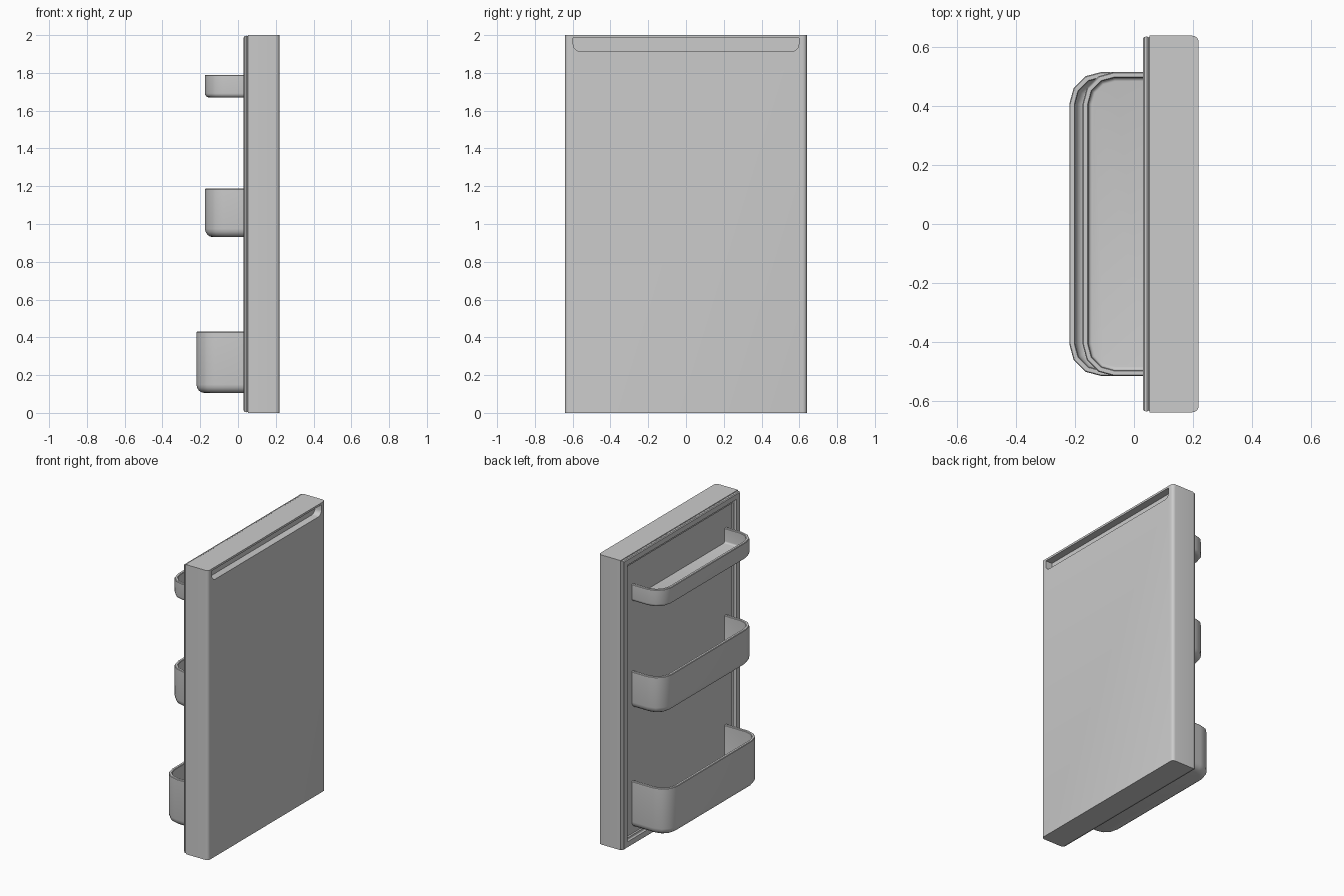
import bpy, bmesh, math

if "Cube" in bpy.data.objects:
    bpy.data.objects.remove(bpy.data.objects["Cube"])


def finish(bm, name):
    bmesh.ops.recalc_face_normals(bm, faces=bm.faces)
    mesh = bpy.data.meshes.new(name)
    bm.to_mesh(mesh)
    bm.free()
    ob = bpy.data.objects.new(name, mesh)
    bpy.context.collection.objects.link(ob)
    return ob


def smooth(ob):
    bpy.ops.object.select_all(action='DESELECT')
    ob.select_set(True)
    bpy.context.view_layer.objects.active = ob
    bpy.ops.object.shade_smooth_by_angle(angle=math.radians(35))


def box(x0, x1, y, z0, z1):
    bm = bmesh.new()
    bmesh.ops.create_cube(bm, size=1)
    for v in bm.verts:
        v.co = (x1 if v.co.x > 0 else x0, math.copysign(y, v.co.y), z1 if v.co.z > 0 else z0)
    return bm


def bevel_where(bm, test, r, seg):
    edges = [e for e in bm.edges if test(e.verts[0].co, e.verts[1].co)]
    bmesh.ops.bevel(bm, geom=edges, offset=r, segments=seg, profile=0.5, affect='EDGES')


# Door slab, with rounded vertical edges on the outer face
bm = box(0.052, 0.22, 0.64, 0, 2)
bevel_where(bm, lambda a, b: abs(a.z - b.z) > 1 and a.x > 0.2, 0.022, 4)
door = finish(bm, "door_slab")

# Handle slot along the top of the outer face, rounded lower corners
bm = box(0.17, 0.3, 0.597, 1.915, 1.986)
bevel_where(bm, lambda a, b: abs(a.x - b.x) > 0.1 and a.z < 1.93, 0.035, 5)
cutter = finish(bm, "handle_slot_cutter")
cutter.hide_render = True
mod = door.modifiers.new("handle_slot", 'BOOLEAN')
mod.object = cutter
mod.operation = 'DIFFERENCE'
mod.solver = 'EXACT'
bpy.context.view_layer.objects.active = door
bpy.ops.object.modifier_apply(modifier=mod.name)
bpy.data.objects.remove(cutter)
smooth(door)

# Gasket: a rounded strip swept round the inner face
strip = [(0, 0.054), (0.003, 0.05), (0, 0.045), (0.001, 0.036), (0.006, 0.031),
         (0.012, 0.03), (0.036, 0.03), (0.042, 0.032), (0.046, 0.038),
         (0.05, 0.042), (0.06, 0.044), (0.065, 0.054)]
bm = bmesh.new()
rings = []
for d, x in strip:
    y, z = 0.637 - d, 0.997 - d
    rings.append([bm.verts.new((x, sy * y, 1 + sz * z))
                  for sy, sz in ((-1, -1), (1, -1), (1, 1), (-1, 1))])
for a, b in zip(rings, rings[1:] + rings[:1]):
    for i in range(4):
        j = (i + 1) % 4
        bm.faces.new((a[i], a[j], b[j], b[i]))
smooth(finish(bm, "door_gasket"))


# Shelf bins: open U-shaped trays with rounded corners and floor edge
def bin_tray(name, x_front, z0, z1, r, W=0.517, R=0.11, t=0.02, x_back=0.053):
    def outline(d, z):
        half = [(x_back, W - d)]
        for i in range(4):
            a = math.radians(90 + 30 * i)
            half.append((x_front + R + (R - d) * math.cos(a), W - R + (R - d) * math.sin(a)))
        pts = half + [(x, -y) for x, y in reversed(half)]
        return [bm.verts.new((x, y, z)) for x, y in pts]

    steps = [math.radians(22.5 * i) for i in range(5)]
    ri = max(r - 0.5 * t, 0.012)
    profile = [(r * (1 - math.sin(a)), z0 + r * (1 - math.cos(a))) for a in steps]
    profile += [(0, z1 - 0.004), (0.003, z1), (t - 0.003, z1), (t, z1 - 0.004)]
    profile += [(t + ri * (1 - math.sin(a)), z0 + t + ri * (1 - math.cos(a)))
                for a in reversed(steps)]
    bm = bmesh.new()
    rings = [outline(d, z) for d, z in profile]
    for a, b in zip(rings, rings[1:]):
        for i in range(len(a) - 1):
            bm.faces.new((a[i], a[i + 1], b[i + 1], b[i]))
    bm.faces.new(rings[0])
    bm.faces.new(rings[-1])
    smooth(finish(bm, name))


bin_tray("lower_bin", -0.22, 0.105, 0.43, 0.045)
bin_tray("middle_bin", -0.175, 0.93, 1.187, 0.045)
bin_tray("upper_bin", -0.175, 1.67, 1.79, 0.022)
